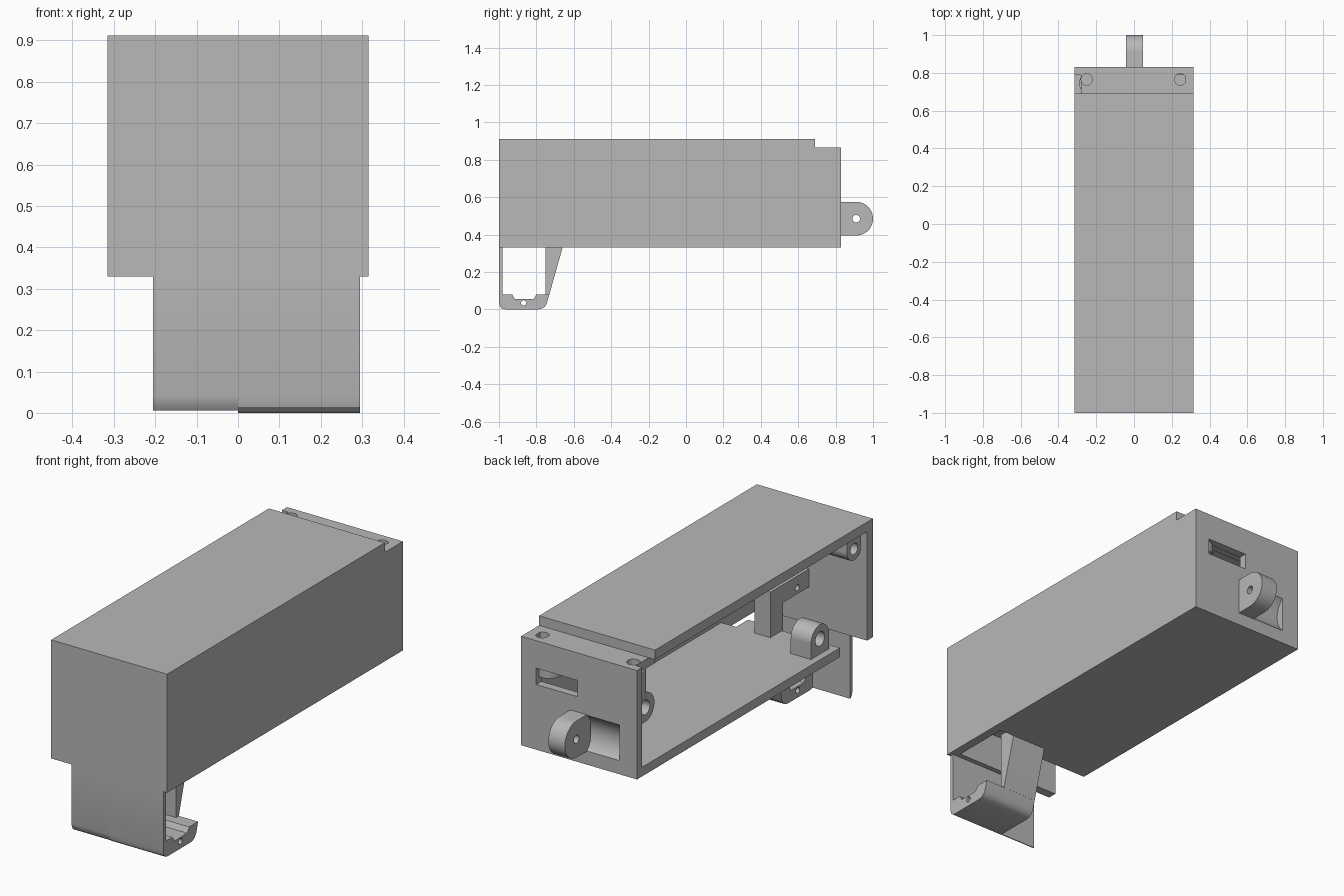
import bpy, bmesh, math
from mathutils import Matrix

cube = bpy.data.objects.get("Cube")
if cube:
    bpy.data.objects.remove(cube, do_unlink=True)

grey = bpy.data.materials.new("plain_grey")
grey.use_nodes = True
grey.diffuse_color = (0.48, 0.48, 0.48, 1)
grey.node_tree.nodes["Principled BSDF"].inputs["Base Color"].default_value = (0.48, 0.48, 0.48, 1)


def finish(name, bm):
    bmesh.ops.recalc_face_normals(bm, faces=bm.faces)
    mesh = bpy.data.meshes.new(name)
    bm.to_mesh(mesh)
    bm.free()
    mesh.materials.append(grey)
    obj = bpy.data.objects.new(name, mesh)
    bpy.context.collection.objects.link(obj)
    return obj


def box(name, x, y, z):
    bm = bmesh.new()
    bmesh.ops.create_cube(bm, size=1)
    for v in bm.verts:
        for i, (lo, hi) in enumerate((x, y, z)):
            v.co[i] = hi if v.co[i] > 0 else lo
    return finish(name, bm)


def prism(name, profile, x):
    """Extrude a (y, z) profile along x."""
    bm = bmesh.new()
    face = bm.faces.new([bm.verts.new((x[0], y, z)) for y, z in profile])
    new = bmesh.ops.extrude_face_region(bm, geom=[face])["geom"]
    bmesh.ops.translate(bm, vec=(x[1] - x[0], 0, 0),
                        verts=[v for v in new if isinstance(v, bmesh.types.BMVert)])
    return finish(name, bm)


def cylinder(name, centre, radius, length, axis="X"):
    bm = bmesh.new()
    bmesh.ops.create_cone(bm, cap_ends=True, segments=40, radius1=radius,
                          radius2=radius, depth=length)
    turn = Matrix.Rotation(math.pi / 2, 4, "Y") if axis == "X" else Matrix()
    bm.transform(Matrix.Translation(centre) @ turn)
    return finish(name, bm)


def cut(target, *cutters):
    for c in cutters:
        c.hide_render = True
        mod = target.modifiers.new("cut", "BOOLEAN")
        mod.operation = "DIFFERENCE"
        mod.solver = "EXACT"
        mod.object = c
    bpy.context.view_layer.objects.active = target
    for mod in list(target.modifiers):
        bpy.ops.object.modifier_apply(modifier=mod.name)
    for c in cutters:
        bpy.data.objects.remove(c, do_unlink=True)


W = 0.315   # half width of the case
T = 0.045   # wall thickness
BASE, LEDGE, TOP = 0.33, 0.865, 0.912

# Case shell, open on the -x side
box("top_plate", (-W, W), (-1, 0.69), (LEDGE, TOP))
box("side_wall", (W - T, W), (-1, 0.83), (BASE, LEDGE))
box("front_wall", (-W, W), (-1, -1 + T), (BASE, LEDGE))
floor = box("floor", (-W, W - T), (-0.744, 0.79), (BASE, BASE + T))
cut(floor, box("bracket_opening", (0, W), (-0.99, -0.66), (0.2, 0.5)))

# Back wall with slot and curved pocket
back = box("back_wall", (-W, W - T), (0.79, 0.83), (BASE, LEDGE))
pad = box("pocket_backing", (-0.25, -0.02), (0.755, 0.79), (0.375, 0.6))
for part in (back, pad):
    cut(part, cylinder("pocket", (-0.12, 0.91, 0.485), 0.119, 0.2))
cut(back, box("slot", (0.008, 0.233), (0.7, 0.9), (0.65, 0.73)))

# Lowered rear ledge with two screw holes and posts
ledge = box("rear_ledge", (-0.28, W - T), (0.64, 0.79), (0.82, LEDGE))
holes = (-0.25, 0.245)
cut(ledge, *[cylinder("screw_hole", (x, 0.765, 0.85), 0.03, 0.3, "Z") for x in holes])
cut(back, *[cylinder("screw_hole", (x, 0.765, 0.85), 0.03, 0.3, "Z") for x in holes])
for x, side in zip(holes, ("right", "left")):
    post = cylinder(side + "_screw_post", (x * 0.9, 0.745, 0.75), 0.065, 0.14, "Z")
    cut(post, cylinder("screw_hole", (x, 0.765, 0.78), 0.03, 0.3, "Z"))

# Rear hinge tab with rounded end and pin hole
arc = [(0.91 + 0.09 * math.cos(a), 0.485 + 0.09 * math.sin(a))
       for a in (math.pi * (i / 24 - 0.5) for i in range(25))]
tab = prism("hinge_tab", [(0.8, 0.395)] + arc + [(0.8, 0.575)], (-0.042, 0.048))
cut(tab, cylinder("pin_hole", (0, 0.91, 0.485), 0.02, 0.4))


# Cover screw bosses, each with a web to the nearest surface
def boss(name, y, z, radius, web_y, web_z):
    x = (-0.28, -0.17)
    body = cylinder(name, (sum(x) / 2, y, z), radius, x[1] - x[0])
    web = box(name + "_web", x, web_y, web_z)
    for part in (body, web):
        cut(part, cylinder("boss_hole", (-0.27, y, z), radius * 0.5, 0.16))


boss("front_boss", -0.905, 0.79, 0.055, (-0.96, -0.85), (0.79, LEDGE))
boss("floor_boss", -0.64, 0.45, 0.07, (-0.71, -0.57), (0.37, 0.45))
boss("rear_boss", 0.715, 0.63, 0.07, (0.715, 0.795), (0.56, 0.70))

# Lower front panel with a rounded bottom edge
prism("front_panel", [(-1, BASE), (-1, 0.04), (-0.995, 0.02), (-0.985, 0.006),
                      (-0.98, 0.006), (-0.98, BASE)], (-0.205, 0.295))

# Lower tray and slanted rear leg
tray = prism("lower_tray", [
    (-0.98, 0.08), (-1, 0.08), (-1, 0.035), (-0.994, 0.014), (-0.982, 0.003), (-0.965, 0),
    (-0.79, 0), (-0.77, 0.004), (-0.755, 0.014), (-0.745, 0.03), (-0.731, 0.08),
    (-0.8, 0.08), (-0.815, 0.055), (-0.915, 0.055), (-0.93, 0.08)], (0, 0.295))
cut(tray, cylinder("tray_hole", (0.1, -0.868, 0.035), 0.014, 0.8))
prism("rear_leg", [(-0.752, 0.078), (-0.731, 0.078), (-0.66, BASE),
                   (-0.66, BASE + T), (-0.752, BASE + T)], (0, 0.19))

# Upper mounting bracket inside the case
box("bracket_post", (0, 0.086), (-0.752, -0.655), (BASE + T, 0.598))
bar = box("bracket_bar", (0, 0.086), (-0.98, -0.752), (0.51, 0.598))
cut(bar, cylinder("bracket_hole", (0, -0.865, 0.54), 0.014, 0.4))

# Smooth the round parts and keep edges crisp
bpy.ops.object.select_all(action="DESELECT")
for obj in bpy.context.scene.objects:
    if obj.type == "MESH" and grey.name in obj.data.materials:
        obj.select_set(True)
        bpy.context.view_layer.objects.active = obj
bpy.ops.object.shade_smooth_by_angle(angle=math.radians(30))
